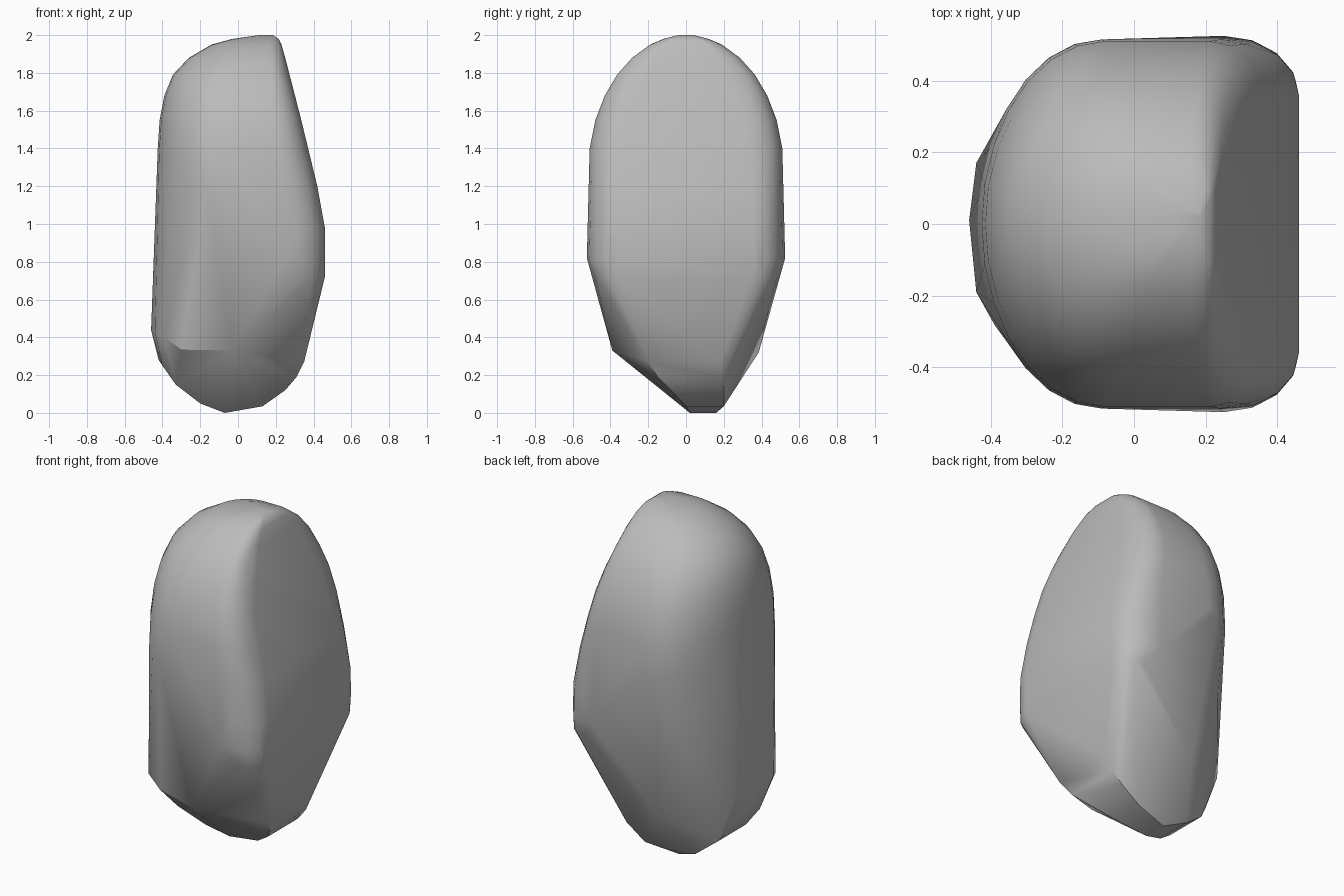
import bpy, bmesh
from math import sin, cos, pi, radians

cube = bpy.data.objects.get("Cube")
if cube:
    bpy.data.objects.remove(cube)

# Stone colour
stone = bpy.data.materials.new("stone grey")
stone.use_nodes = True
grey = (0.5, 0.5, 0.5, 1)
stone.diffuse_color = grey
stone.node_tree.nodes["Principled BSDF"].inputs["Base Color"].default_value = grey


def round_side(z, left, belly, depth):
    """Elliptical arc around the left side of the picture, both halves."""
    arc = [i / 7 * pi / 2 for i in range(8)]
    return [(belly + (left - belly) * cos(a), s * depth * sin(a), z)
            for a in arc for s in (-1, 1)]


def flat_side(z, edge, right, depth, face):
    """Broad flat side with rounded corners, both halves."""
    arc = [i / 4 * pi / 2 for i in range(5)]
    return [(edge + (right - edge) * sin(a), s * (face + (depth - face) * cos(a)), z)
            for a in arc for s in (-1, 1)]


# Round side: height, left, belly, depth
rounds = [
    (2.00, 0.11, 0.14, 0.04), (1.98, -0.03, 0.08, 0.12),
    (1.95, -0.14, 0.04, 0.19), (1.88, -0.26, 0.00, 0.285),
    (1.79, -0.345, -0.03, 0.365), (1.68, -0.39, -0.06, 0.43),
    (1.55, -0.415, -0.07, 0.48), (1.40, -0.425, -0.08, 0.51),
    (1.20, -0.43, -0.09, 0.515),
]
# Flat side: height, edge, right, depth, face
flats = [
    (2.00, 0.15, 0.185, 0.04, 0.02), (1.98, 0.16, 0.215, 0.12, 0.07),
    (1.95, 0.16, 0.23, 0.19, 0.10), (1.88, 0.17, 0.25, 0.285, 0.16),
    (1.79, 0.18, 0.27, 0.365, 0.22), (1.68, 0.18, 0.30, 0.43, 0.28),
    (1.55, 0.19, 0.335, 0.48, 0.32), (1.40, 0.21, 0.37, 0.51, 0.34),
    (1.20, 0.24, 0.42, 0.515, 0.35), (0.98, 0.25, 0.46, 0.52, 0.36),
    (0.82, 0.25, 0.46, 0.525, 0.36), (0.72, 0.34, 0.46, 0.48, 0.35),
]
points = [p for r in rounds for p in round_side(*r)]
points += [p for f in flats for p in flat_side(*f)]

# Lower rim where the sides break into the underside
points += [(-0.03, -0.39, 0.33), (-0.30, -0.30, 0.335), (-0.39, -0.28, 0.40),
           (-0.44, -0.19, 0.43), (-0.46, 0.01, 0.44), (-0.44, 0.17, 0.43),
           (-0.42, 0.10, 0.28), (-0.25, 0.40, 0.75), (-0.08, 0.385, 0.32)]

# Keel: x, height, front and back limits
keel = [(-0.40, 0.25, -0.12, 0.12), (-0.33, 0.15, -0.09, 0.17),
        (-0.20, 0.05, -0.02, 0.20), (-0.07, 0.0, 0.02, 0.16),
        (0.13, 0.035, 0.00, 0.20), (0.25, 0.12, -0.08, 0.20),
        (0.31, 0.19, -0.15, 0.19), (0.35, 0.27, -0.20, 0.18)]
for x, z, front, back in keel:
    points += [(x, front, z), (x, back, z)]

# Wrap the points in one closed skin
bm = bmesh.new()
for p in points:
    bm.verts.new(p)
hull = bmesh.ops.convex_hull(bm, input=bm.verts)
loose = {g for g in hull["geom_interior"] + hull["geom_unused"]
         if isinstance(g, bmesh.types.BMVert)}
bmesh.ops.delete(bm, geom=list(loose), context="VERTS")
bmesh.ops.remove_doubles(bm, verts=bm.verts, dist=0.002)
bmesh.ops.recalc_face_normals(bm, faces=bm.faces)

mesh = bpy.data.meshes.new("boulder")
bm.to_mesh(mesh)
bm.free()
mesh.materials.append(stone)
boulder = bpy.data.objects.new("boulder", mesh)
bpy.context.collection.objects.link(boulder)
bpy.ops.object.select_all(action="DESELECT")
boulder.select_set(True)
bpy.context.view_layer.objects.active = boulder
bpy.ops.object.shade_smooth_by_angle(angle=radians(30))
